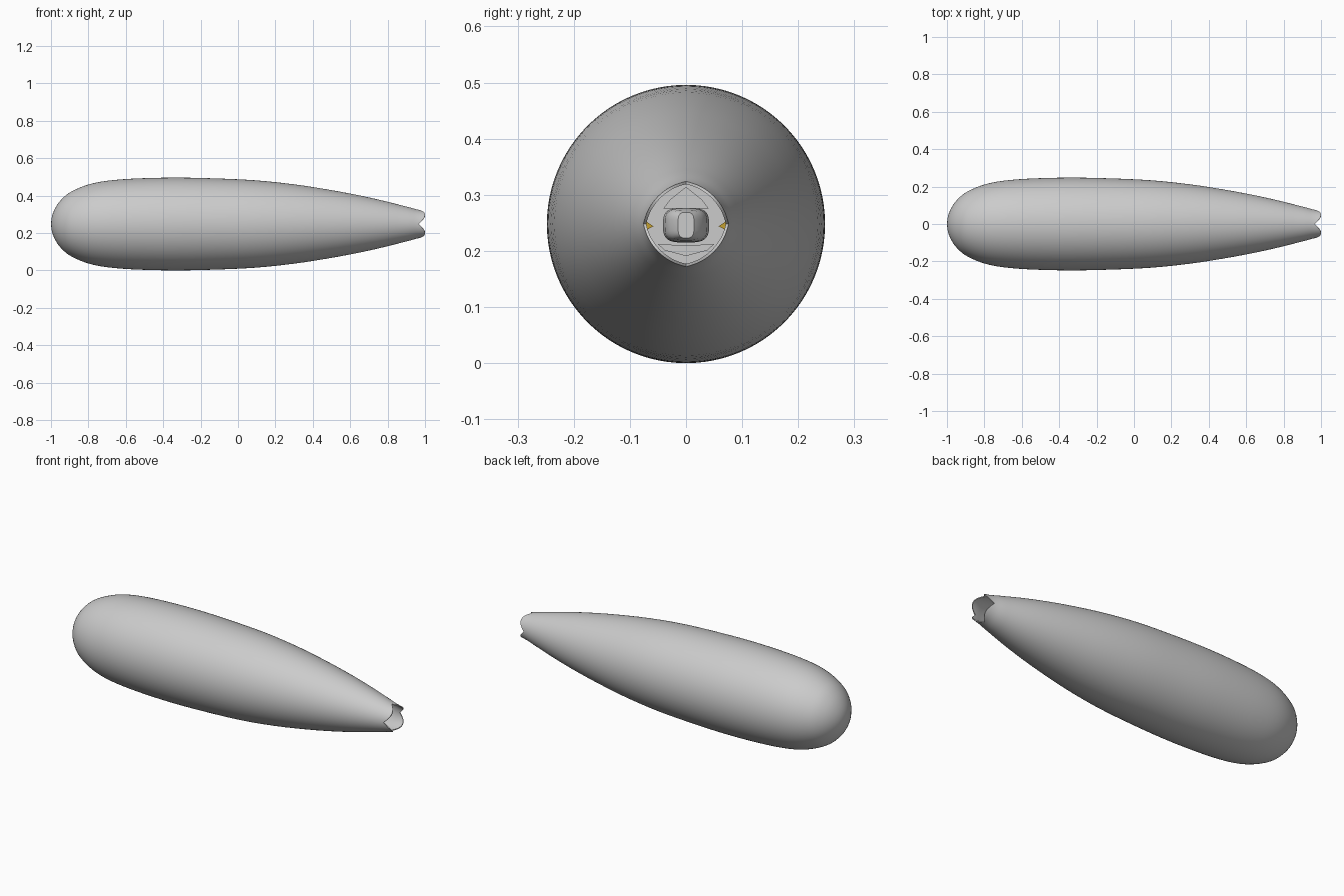
import bpy, bmesh, math

if "Cube" in bpy.data.objects:
    bpy.data.objects.remove(bpy.data.objects["Cube"])

CZ = 0.248          # height of the body axis
SEG = 96

# hull radius along x
PROFILE = [(-1, 0), (-.98, .08), (-.95, .125), (-.9, .168), (-.8, .211), (-.7, .231),
           (-.55, .243), (-.33, .248), (-.1, .243), (.1, .233), (.3, .212), (.5, .181),
           (.7, .142), (.85, .106), (.92, .088), (.96, .077), (1.0, .070)]


def radius(x):
    """Cubic interpolation of the squared radius, giving a round nose."""
    p = [(a, r * r) for a, r in PROFILE]
    i = max(0, min(len(p) - 2, sum(a <= x for a, _ in p) - 1))

    def slope(k):
        a, b = p[max(k - 1, 0)], p[min(k + 1, len(p) - 1)]
        return (b[1] - a[1]) / (b[0] - a[0])
    h = p[i + 1][0] - p[i][0]
    t = (x - p[i][0]) / h
    v = ((2*t**3 - 3*t*t + 1) * p[i][1] + (t**3 - 2*t*t + t) * h * slope(i)
         + (3*t*t - 2*t**3) * p[i + 1][1] + (t**3 - t*t) * h * slope(i + 1))
    return math.sqrt(max(v, 0))


def finish(name, bm, angle=35, colour=None):
    bmesh.ops.recalc_face_normals(bm, faces=bm.faces)
    me = bpy.data.meshes.new(name)
    bm.to_mesh(me)
    bm.free()
    ob = bpy.data.objects.new(name, me)
    bpy.context.collection.objects.link(ob)
    bpy.ops.object.select_all(action='DESELECT')
    ob.select_set(True)
    bpy.context.view_layer.objects.active = ob
    bpy.ops.object.shade_smooth_by_angle(angle=math.radians(angle))
    if colour:
        mat = bpy.data.materials.new(name)
        mat.diffuse_color = colour
        mat.use_nodes = True
        mat.node_tree.nodes["Principled BSDF"].inputs["Base Color"].default_value = mat.diffuse_color
        me.materials.append(mat)
    return ob


def loft(bm, rings, cap_end=True):
    """Skin closed rings of points; a pole vertex closes the start."""
    rows = [[bm.verts.new(c) for c in ring] for ring in rings]
    for a, b in zip(rows, rows[1:]):
        n = len(b)
        for k in range(n):
            m = (k + 1) % n
            if len(a) == 1:
                bm.faces.new((a[0], b[k], b[m]))
            else:
                bm.faces.new((a[k], b[k], b[m], a[m]))
    if cap_end:
        bm.faces.new(rows[-1])


def hull_ring(x, s=None, inset=0):
    """Ring at x, or at fraction s of the scalloped tail zone."""
    pts = []
    for k in range(SEG):
        a = 2 * math.pi * k / SEG
        px = x
        if s is not None:
            rim = .965 + .035 * abs(math.sin(2 * a)) ** .9
            px = .85 + (rim - .85) * s
        r = radius(px) - inset
        pts.append((px, r * math.cos(a), CZ + r * math.sin(a)))
    return pts


# hull: outer skin, four-lobed rim, inner skin and bulkhead
bm = bmesh.new()
rings = [[(-1, 0, CZ)]]
rings += [hull_ring(-1 + 1.85 * (i / 48) ** 1.7) for i in range(1, 49)]
rings += [hull_ring(0, i / 8) for i in range(1, 9)]
rings += [hull_ring(0, i / 8, .005) for i in range(8, -1, -1)]
rings += [hull_ring(x, None, .005) for x in (.8, .75, .7, .65, .6)]
loft(bm, rings)
finish("hull", bm)

# rounded core deep inside the tail opening, ending in a vertical ridge
bm = bmesh.new()
rings = []
for x, f in ((.61, 1), (.75, 1), (.79, .92), (.82, .7), (.835, .35)):
    ring = []
    for k in range(32):
        a = 2 * math.pi * k / 32
        c, s = math.cos(a), math.sin(a)
        y = .041 * f * math.copysign(abs(c) ** .6, c)
        z = .031 * (.6 + .4 * f) * math.copysign(abs(s) ** .6, s)
        ring.append((x, y, CZ - .002 + z))
    rings.append(ring)
bm.faces.new([bm.verts.new(c) for c in reversed(rings[0])])
loft(bm, rings)
bmesh.ops.remove_doubles(bm, verts=bm.verts, dist=1e-5)
finish("inner_core", bm)


def prism(name, section, x0, x1, colour=None):
    bm = bmesh.new()
    f = bm.faces.new([bm.verts.new((x0, y, CZ + z)) for y, z in section])
    new = bmesh.ops.extrude_face_region(bm, geom=[f])['geom']
    bmesh.ops.translate(bm, vec=(x1 - x0, 0, 0),
                        verts=[v for v in new if isinstance(v, bmesh.types.BMVert)])
    return finish(name, bm, 30, colour)


# pointed vanes above and below the core
prism("upper_vane", [(-.04, .028), (.04, .028), (.028, .044), (0, .066), (-.028, .044)], .61, .8)
prism("lower_vane", [(-.05, -.036), (0, -.038), (.05, -.036), (.038, -.047), (0, -.057), (-.038, -.047)], .61, .8)

# golden wedges at both sides
for side, label in ((-1, "left"), (1, "right")):
    prism(label + "_gold_wedge",
          [(side * .058, -.004), (side * .073, -.012), (side * .073, .006)],
          .62, .8, (.55, .35, .03, 1))
